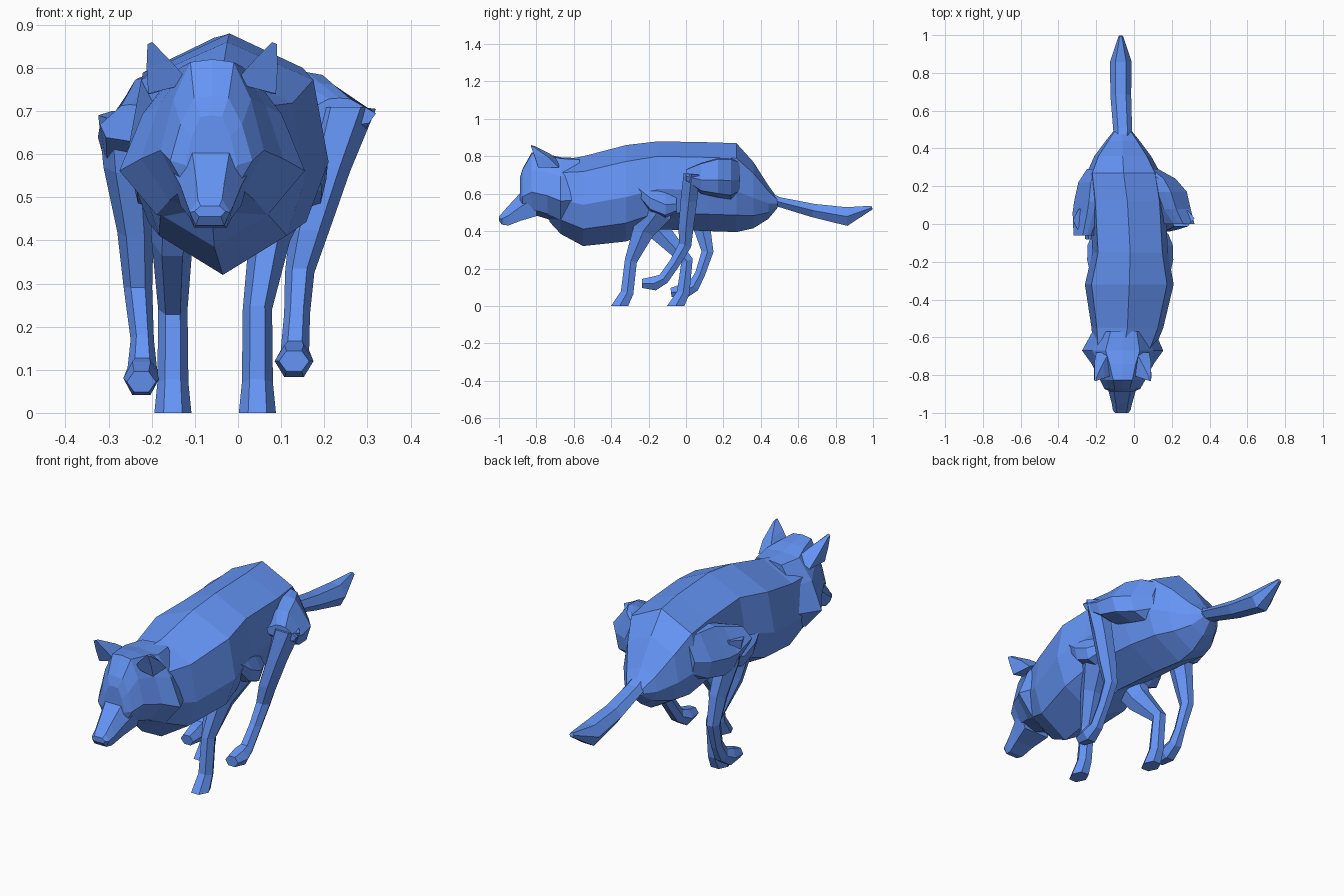
import bpy, bmesh
from mathutils import Vector

# Blue coat
COAT = bpy.data.materials.new("blue_coat")
COAT.diffuse_color = (.13, .30, .92, 1)


def loft(name, rings):
    """Skin a list of equal-length point rings and cap both ends."""
    bm = bmesh.new()
    loops = [[bm.verts.new((p[0], p[1], max(p[2], 0))) for p in r] for r in rings]
    n = len(loops[0])
    for a, b in zip(loops, loops[1:]):
        for i in range(n):
            j = (i + 1) % n
            bm.faces.new((a[i], a[j], b[j], b[i]))
    bm.faces.new(loops[0])
    bm.faces.new(loops[-1])
    bmesh.ops.recalc_face_normals(bm, faces=bm.faces)
    me = bpy.data.meshes.new(name)
    bm.to_mesh(me)
    bm.free()
    me.materials.append(COAT)
    ob = bpy.data.objects.new(name, me)
    bpy.context.collection.objects.link(ob)
    return ob


def slices(name, half, rows):
    """Loft along y. half: (width, height) fractions from top to bottom.
    rows: (y, centre x, half width, z top, z bottom)."""
    sec = half + [(-u, v) for u, v in half[-2:0:-1]]
    return loft(name, [[(cx + u * w, y, zb + v * (zt - zb)) for u, v in sec]
                       for y, cx, w, zt, zb in rows])


HEX = [(1, 0), (.5, 1), (-.5, 1), (-1, 0), (-.5, -1), (.5, -1)]


def limb(name, path):
    """Six-sided limb. path: (x, y, z, half width, half depth)."""
    pts = [Vector(p[:3]) for p in path]
    rings = []
    for i, p in enumerate(path):
        t = pts[min(i + 1, len(pts) - 1)] - pts[max(i - 1, 0)]
        t.x = 0
        d = t.normalized().cross(Vector((1, 0, 0)))
        if p[2] == 0:  # flat sole
            d = Vector((0, -1, 0))
        rings.append([pts[i] + Vector((u * p[3], 0, 0)) + d * v * p[4] for u, v in HEX])
    return loft(name, rings)


# Trunk with rounded back and keeled chest
TRUNK = [(0, 1), (.85, .83), (1, .46), (.78, .19), (0, 0)]
slices("body", TRUNK, [
    (.49, -.06, .05, .575, .525),
    (.44, -.06, .09, .645, .465),
    (.36, -.06, .15, .77, .415),
    (.27, -.055, .195, .87, .395),
    (.12, -.035, .20, .875, .40),
    (-.15, -.02, .20, .88, .41),
    (-.32, -.025, .235, .86, .345),
    (-.55, -.035, .19, .80, .32),
    (-.67, -.055, .16, .78, .385),
    (-.73, -.06, .12, .76, .45)])

# Head with cheek ruff and steep brow
HEAD = [(0, 1), (.42, .98), (.75, .72), (1, .36), (.6, .08), (0, 0)]
slices("head", HEAD, [
    (-.57, -.055, .165, .79, .44),
    (-.67, -.06, .215, .795, .43),
    (-.74, -.06, .165, .81, .465),
    (-.825, -.06, .12, .82, .49),
    (-.873, -.062, .095, .735, .50),
    (-.887, -.062, .06, .69, .51)])

# Muzzle and nose
SNOUT = [(0, 1), (.6, 1), (1, .5), (.7, 0), (0, 0)]
slices("muzzle", SNOUT, [
    (-.80, -.063, .10, .68, .48),
    (-.885, -.063, .072, .605, .455),
    (-.95, -.064, .054, .535, .43),
    (-.985, -.065, .047, .495, .435),
    (-1.0, -.065, .036, .48, .455)])

# Ears
for side, s in (("left", -1), ("right", 1)):
    c = -.06
    loft(side + "_ear", [
        [(c + s * .05, -.80, .765), (c + s * .148, -.79, .74),
         (c + s * .14, -.68, .74), (c + s * .07, -.68, .78)],
        [(c + s * .095, -.815, .815), (c + s * .152, -.81, .80),
         (c + s * .15, -.73, .79), (c + s * .10, -.73, .815)],
        [(c + s * .139, -.83, .86), (c + s * .15, -.83, .855),
         (c + s * .15, -.81, .848), (c + s * .139, -.81, .855)]])

# Tail
limb("tail", [
    (-.06, .42, .58, .045, .035),
    (-.06, .50, .555, .05, .026),
    (-.07, .68, .51, .055, .036),
    (-.07, .86, .478, .057, .05),
    (-.07, .995, .526, .012, .010)])

# Hind legs: haunch, shin, then raised paw
HAUNCH = [(0, 1), (.3, .97), (1, .45), (.8, .1), (0, 0)]
slices("right_haunch", HAUNCH, [
    (.29, .08, .05, .77, .60), (.24, .13, .09, .79, .57), (.17, .16, .12, .79, .58),
    (.08, .19, .11, .765, .60), (0, .235, .085, .73, .665)])
limb("right_hind_leg", [
    (.25, .03, .705, .07, .043),
    (.208, .015, .56, .052, .044),
    (.165, 0, .42, .046, .04),
    (.143, -.005, .325, .034, .034),
    (.137, -.06, .23, .030, .029),
    (.132, -.12, .145, .033, .03),
    (.13, -.17, .12, .045, .038),
    (.13, -.235, .12, .035, .024)])
slices("left_haunch", HAUNCH, [
    (.29, -.19, .06, .77, .58), (.22, -.20, .095, .785, .54), (.12, -.205, .112, .78, .52),
    (.06, -.215, .11, .76, .54), (-.06, -.25, .07, .715, .63)])
limb("left_hind_leg", [
    (-.262, .02, .69, .062, .06),
    (-.255, .04, .57, .057, .055),
    (-.238, .085, .42, .042, .045),
    (-.232, .115, .29, .033, .032),
    (-.222, .075, .17, .027, .027),
    (-.222, .04, .105, .034, .032),
    (-.224, -.01, .08, .042, .04),
    (-.224, -.08, .072, .034, .024)])

# Front legs: upper arm to elbow to planted paw
for name, x, y, tx, ty in (("right_front_leg", .045, -.355, .115, -.16),
                           ("left_front_leg", -.151, -.055, -.155, -.19)):
    limb(name, [
        (tx, ty, .60, .07, .09),
        (tx * .9, ty, .49, .065, .08),
        (x * .6 + tx * .4, ty * .65 + y * .35, .40, .048, .058),
        (x, y + .06, .24, .034, .033),
        (x, y + .04, .07, .036, .034),
        (x, y, 0, .043, .046)])

# Shoulder blades, nearly flush with the flank
for side, s in (("left", -1), ("right", 1)):
    slices(side + "_shoulder", HAUNCH, [
        (-.27, -.02 + s * .16, .05, .69, .60),
        (-.19, -.02 + s * .16, .068, .67, .50),
        (-.11, -.02 + s * .16, .065, .63, .47),
        (-.05, -.02 + s * .15, .05, .60, .50)])
